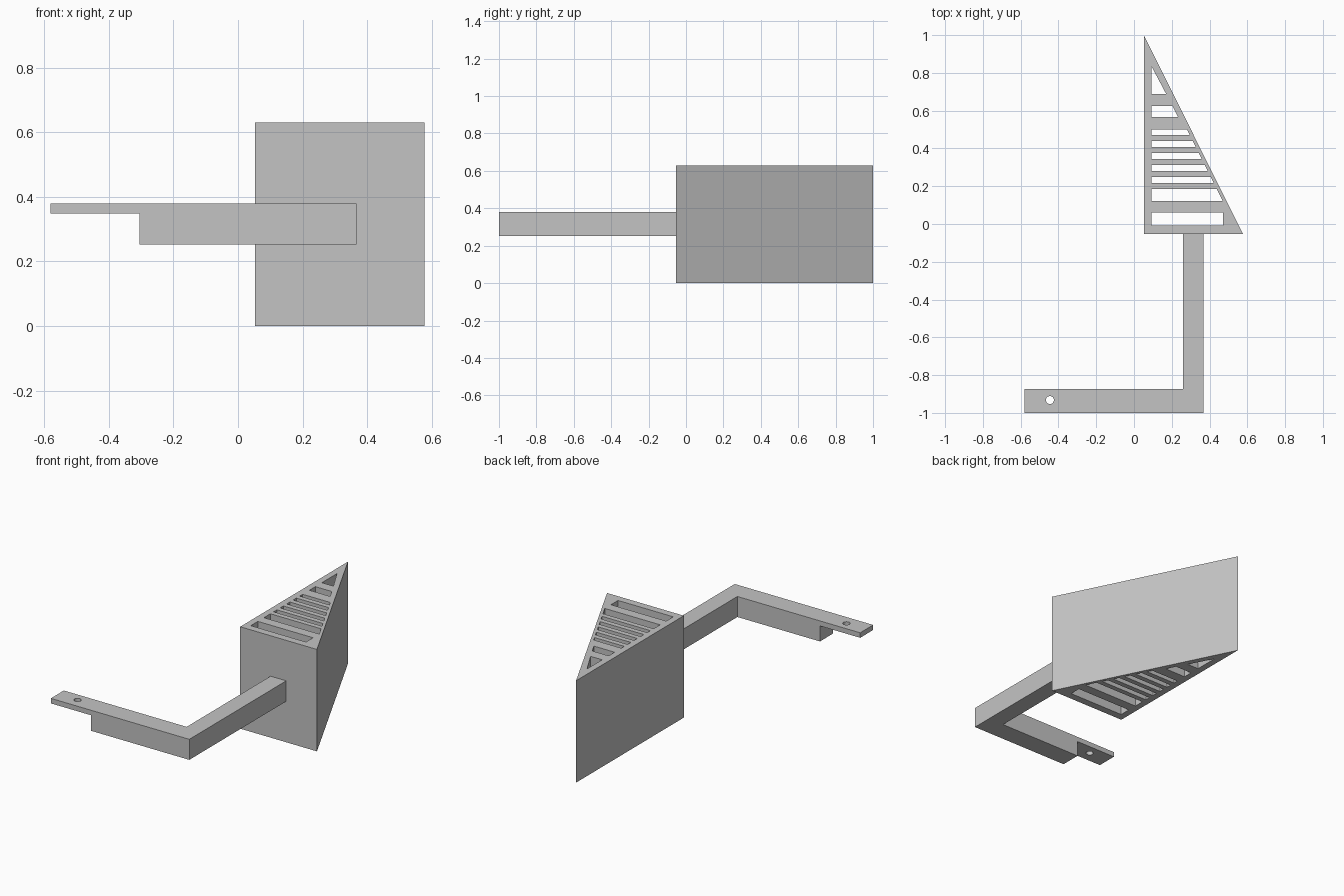
import bpy
import bmesh
import math

default = bpy.data.objects.get("Cube")
if default:
    bpy.data.objects.remove(default, do_unlink=True)

grey = bpy.data.materials.new("plain_grey")
grey.use_nodes = True
colour = (0.55, 0.55, 0.55, 1)
grey.diffuse_color = colour
grey.node_tree.nodes["Principled BSDF"].inputs["Base Color"].default_value = colour


def plate(name, loops, z0, z1):
    """Extrude an outline with holes from z0 to z1 as a clean closed mesh."""
    curve = bpy.data.curves.new(name + "_profile", "CURVE")
    curve.dimensions = "2D"
    curve.fill_mode = "BOTH"
    curve.extrude = (z1 - z0) / 2
    for points in loops:
        spline = curve.splines.new("POLY")
        spline.points.add(len(points) - 1)
        for point, (x, y) in zip(spline.points, points):
            point.co = (x, y, 0, 1)
        spline.use_cyclic_u = True
    temp = bpy.data.objects.new(name + "_profile", curve)
    bpy.context.collection.objects.link(temp)
    mesh = bpy.data.meshes.new_from_object(temp)
    bpy.data.objects.remove(temp, do_unlink=True)

    bm = bmesh.new()
    bm.from_mesh(mesh)
    bmesh.ops.remove_doubles(bm, verts=bm.verts, dist=0.0005)
    bmesh.ops.recalc_face_normals(bm, faces=bm.faces)
    bmesh.ops.translate(bm, verts=bm.verts, vec=(0, 0, (z0 + z1) / 2))
    for face in bm.faces:
        face.smooth = False
        face.material_index = 0
    bm.to_mesh(mesh)
    bm.free()
    mesh.name = name
    mesh.materials.clear()
    mesh.materials.append(grey)
    obj = bpy.data.objects.new(name, mesh)
    bpy.context.collection.objects.link(obj)
    return obj


def rect(x0, y0, x1, y1):
    return [(x0, y0), (x1, y0), (x1, y1), (x0, y1)]


# Wedge body with slots that follow the sloping side
LEFT, FRONT, BACK, RIGHT = 0.052, -0.053, 1.0, 0.577


def slope_x(y, wall):
    return LEFT + (BACK - y) * (RIGHT - LEFT) / (BACK - FRONT) - wall


slots = [(0.688, 0.836, 0.037), (0.566, 0.624, 0.035), (0.471, 0.5, 0.02)]
slots += [(0.407 - 0.0635 * i, 0.439 - 0.0635 * i, 0.02) for i in range(4)]
slots += [(0.122, 0.185, 0.02)]
slot_left = 0.092
loops = [[(LEFT, FRONT), (RIGHT, FRONT), (LEFT, BACK)]]
for low, high, wall in slots:
    loop = [(slot_left, low), (slope_x(low, wall), low)]
    if slope_x(high, wall) - slot_left > 0.01:
        loop.append((slope_x(high, wall), high))
    loops.append(loop + [(slot_left, high)])
loops.append(rect(slot_left, -0.007, 0.47, 0.062))
plate("slotted_wedge", loops, 0, 0.63)

# Bent arm with a round hole near its tip
arm_outline = [(-0.58, -1), (0.367, -1), (0.367, FRONT), (0.26, FRONT),
               (0.26, -0.873), (-0.58, -0.873)]
hole = [(-0.445 + 0.021 * math.cos(a), -0.932 + 0.021 * math.sin(a))
        for a in (math.tau * i / 32 for i in range(32))]
arm = plate("bent_arm", [arm_outline, hole], 0.253, 0.38)

# Thin the tip from below
cutter = plate("tip_cutter", [rect(-0.7, -1.1, -0.305, -0.8)], 0.1, 0.349)
cutter.hide_render = True
cutter.hide_set(True)
step = arm.modifiers.new("tip_step", "BOOLEAN")
step.operation = "DIFFERENCE"
step.solver = "EXACT"
step.object = cutter
bpy.context.view_layer.objects.active = arm
bpy.ops.object.modifier_apply(modifier=step.name)
bpy.data.objects.remove(cutter, do_unlink=True)
